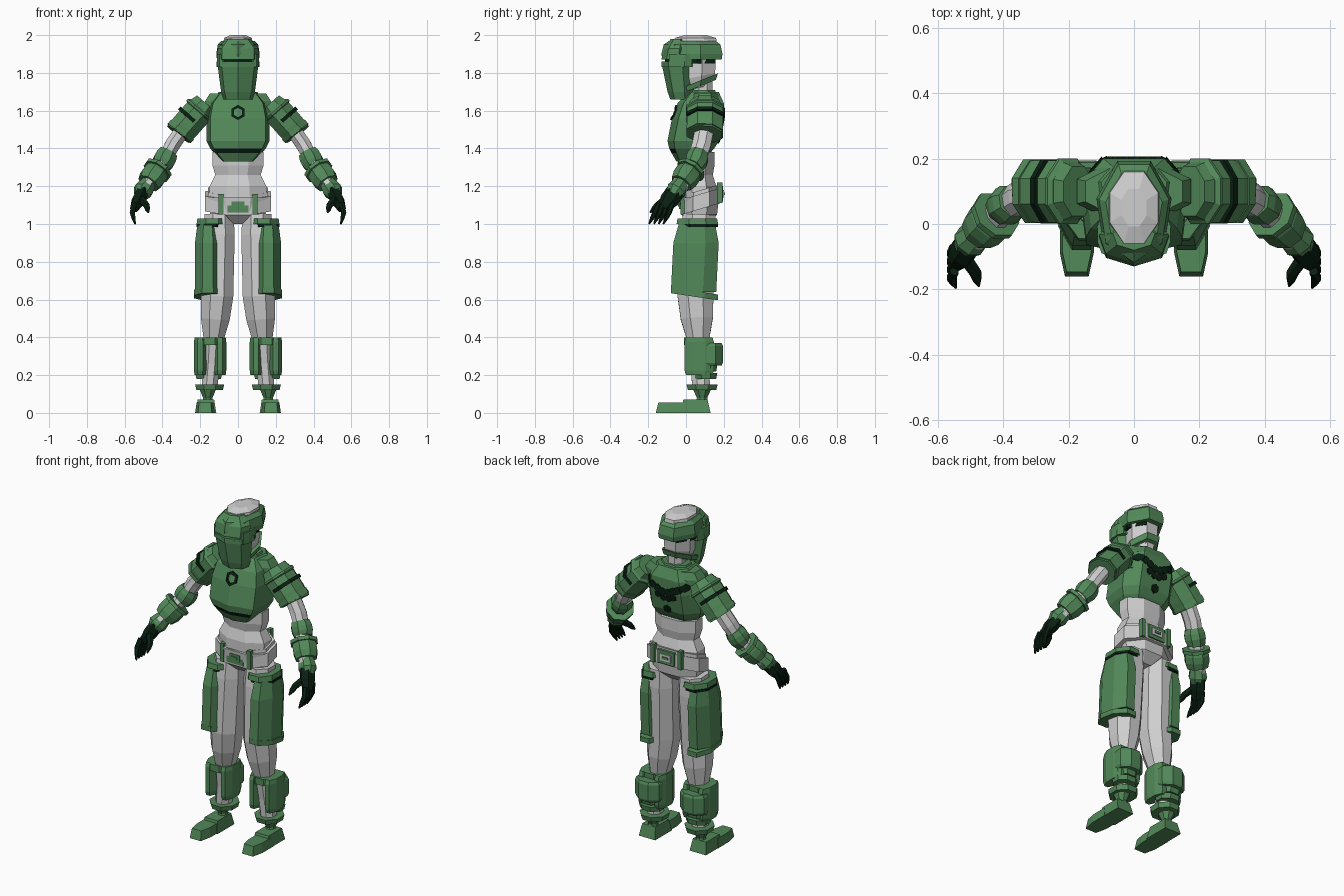
import bpy, bmesh
from math import sin, cos, pi, copysign
from mathutils import Vector
from mathutils.bvhtree import BVHTree

if "Cube" in bpy.data.objects:
    bpy.data.objects.remove(bpy.data.objects["Cube"])


def material(name, *rgb):
    made = bpy.data.materials.new(name)
    made.use_nodes = True
    made.diffuse_color = (*rgb, 1)
    shader = made.node_tree.nodes["Principled BSDF"]
    shader.inputs["Base Color"].default_value = (*rgb, 1)
    return made


GREEN = material("armour green", .085, .25, .1)
GREY = material("cloth grey", .62, .62, .62)
DARK = material("dark green", .003, .014, .006)


def flat_sided(count):
    "Regular outline whose flat sides touch the unit square."
    grow = 1 / cos(pi / count)
    angles = [(i + .5) * 2 * pi / count for i in range(count)]
    return [(grow * cos(a), grow * sin(a)) for a in angles]


def front_pointed(count, power=1):
    "Outline with a ridge at the front; a low power makes it boxier."
    angles = [i * 2 * pi / count for i in range(count)]
    return [(copysign(abs(sin(a)) ** power, sin(a)), -copysign(abs(cos(a)) ** power, cos(a)))
            for a in angles]


OCTAGON, HEXAGON, SQUARE = flat_sided(8), flat_sided(6), flat_sided(4)
WEDGE, RIDGED = front_pointed(7), front_pointed(7, .6)
TOE = [(-.7, -1), (.7, -1), (1, -.2), (1, 1), (-1, 1), (-1, -.2)]


def skin(name, mat, rings, mirror=False, paint=None):
    "Bridge rings of points, cap the ends, and darken faces that meet a rule."
    bm = bmesh.new()
    loops = [[bm.verts.new(point) for point in ring] for ring in rings]
    for low, high in zip(loops, loops[1:]):
        for i in range(len(low)):
            bm.faces.new((low[i - 1], low[i], high[i], high[i - 1]))
    bm.faces.new(loops[0])
    bm.faces.new(loops[-1])
    bmesh.ops.recalc_face_normals(bm, faces=bm.faces)
    mesh = bpy.data.meshes.new(name)
    mesh.materials.append(mat)
    if paint:
        mesh.materials.append(DARK)
        for face in bm.faces:
            face.material_index = int(paint(face.calc_center_median()))
    bm.to_mesh(mesh)
    bm.free()
    made = bpy.data.objects.new(name, mesh)
    bpy.context.collection.objects.link(made)
    if mirror:
        made.modifiers.new("Mirror", "MIRROR")
    return made


def column(name, mat, at, size, steps, shape=OCTAGON, lean=0, tilt=0, **extra):
    "Stack level outlines, one per (height, scale); tilt raises the back."
    (x, y), (width, depth), base = at, size, steps[0][0]
    rings = [[(x + width * scale * u, y + lean * (z - base) + depth * scale * v,
               z + tilt * depth * scale * v) for u, v in shape] for z, scale in steps]
    return skin(name, mat, rings, **extra)


def taper(low, high, scale=1):
    return [(low, 1), (high, scale)]


def bevelled(low, high, scale=.9):
    rim = (high - low) / 8
    return [(low, scale), (low + rim, 1), (high - rim, 1), (high, scale)]


def along(path, t):
    i = max(0, min(int(t), len(path) - 2))
    return path[i].lerp(path[i + 1], t - i)


def limb(name, mat, path, span, size, scales, shape=OCTAGON):
    "Evenly spaced outlines set square to a jointed path, mirrored."
    rings, last, step = [], len(scales) - 1, .1
    for i, scale in enumerate(scales):
        t = span[0] + (span[1] - span[0]) * i / last
        way = (along(path, t + step) - along(path, t - step)).normalized()
        side = way.cross(Vector((0, 1, 0))).normalized()
        up = side.cross(way)
        rings.append([along(path, t) + scale * (size[0] * u * side + size[1] * v * up)
                      for u, v in shape])
    skin(name, mat, rings, mirror=True)


def joints(*points):
    return [Vector(point) for point in points]


BAND = (.85, 1, 1, .85)

# Head, eye band, mask and helmet
column("neck", GREY, (0, .09), (.05, .05), taper(1.6, 1.8))
column("head", GREY, (0, .06), (.09, .11), [(1.72, .7), (1.78, .95), (1.9, 1)], WEDGE, tilt=.2)
column("eye_band", DARK, (0, .03), (.1, .14), taper(1.85, 1.9), WEDGE)
column("face_mask", GREEN, (0, -.02), (.112, .09), [(1.66, .7), (1.7, .82), (1.85, 1)],
       WEDGE, lean=-.1)
column("mask_rim", GREEN, (0, -.03), (.118, .1), taper(1.83, 1.86), WEDGE)
column("temple_guard", GREEN, (.09, -.03), (.022, .06), taper(1.83, 1.9), mirror=True)
column("jaw_strap", GREEN, (0, .05), (.09, .12), taper(1.72, 1.75, 1.1), WEDGE, tilt=.4)
column("helmet", GREEN, (0, .04), (.118, .17), [(1.87, .97), (1.9, 1), (1.95, .93), (1.97, .75)], WEDGE)
column("brow_peak", GREEN, (0, -.06), (.11, .07), [(1.87, 1), (1.93, 1), (1.98, .6)],
       WEDGE, lean=.2)
column("skull_cap", GREY, (0, .05), (.078, .115), [(1.95, 1), (1.985, .95), (2, .5)])

# Torso armour with a dark hem band
chest = column("chest_armour", GREEN, (0, .02), (.17, .14),
               [(1.33, .5), (1.375, .75), (1.4, .88), (1.44, 1), (1.56, 1), (1.64, .9), (1.7, .6)],
               RIDGED, lean=.2, paint=lambda c: abs(c.z - 1.39) < .01 and c.y < 0)
column("shoulder_yoke", GREEN, (0, .1), (.175, .09), [(1.54, 1), (1.65, 1), (1.69, .85)])
column("collar", GREEN, (0, .09), (.1, .08), taper(1.66, 1.71, .8))
surface = BVHTree.FromObject(chest, bpy.context.evaluated_depsgraph_get())


def plate(name, outline, side):
    "Thin dark plate laid on the armour; side -1 is the front and 1 the back."
    hits = [surface.ray_cast(Vector((x, side, z)), Vector((0, -side, 0)))[0] for x, z in outline]
    skin(name, DARK, [[hit + Vector((0, side * lift, 0)) for hit in hits] for lift in (0, .008)])


def six_points(x, z, radius):
    return [(x + radius * sin(i * pi / 3), z + radius * cos(i * pi / 3)) for i in range(6)]


outer, inner = six_points(0, 1.59, .04), six_points(0, 1.59, .025)
for i in range(6):
    plate("chest_ring", [outer[i - 1], outer[i], inner[i], inner[i - 1]], -1)
for row in range(4):
    for side in (-1, 1):
        x, z = side * .034 * (row + .5), 1.56 + .015 * row
        plate("back_tile", six_points(x, z, .024), 1)
        if row < 2:
            plate("back_lower_tile", six_points(x, z - .04, .02), 1)
plate("lower_back_tile", six_points(0, 1.45, .025), 1)

# Waist, hips and belt
column("waist", GREY, (0, .07), (.15, .09), [(1.1, 1), (1.2, 1), (1.26, .8), (1.31, .9), (1.38, .9)])
column("hips", GREY, (0, .07), (.16, .105), [(1, .4), (1.05, .9), (1.14, 1)])
column("belt", GREY, (0, .08), (.175, .105), taper(1.08, 1.16), tilt=.3)
column("belt_edge", GREY, (0, .08), (.16, .1), taper(1.16, 1.18), tilt=.3)
for end, y, z, middle in (("front", -.02, 1.1, GREEN), ("back", .185, 1.16, GREY)):
    out = copysign(.006, y)
    for piece, mat, half, tall in (("plate", GREEN, .055, .04), ("inset", middle, .035, .02),
                                   ("bar", GREEN, .02, .007)):
        column(f"{end}_buckle_{piece}", mat, (0, y), (half, .01), taper(z - tall, z + tall), SQUARE)
        y += out
    column(f"{end}_belt_loop", GREEN, (.09, y - 4 * out), (.012, .014),
           taper(z - .05, z + .06), SQUARE, mirror=True)

# Legs with wrapped thigh guards
LEG = joints((.1, .07, 1.05), (.11, .05, .62), (.15, .08, .14))
limb("leg", GREY, LEG, (0, 2), (.085, .095), (.9, 1, 1, 1, 1, .9, .6, .5, .5))
column("thigh_guard", GREEN, (.16, .04), (.068, .12), [(.64, 1), (.9, 1), (1, .8)],
       lean=.05, mirror=True)
column("guard_hem", GREEN, (.16, .045), (.073, .125), taper(.615, .645), tilt=-.15, mirror=True)
column("guard_strap", DARK, (.147, .065), (.074, .105), taper(.985, 1), mirror=True)
column("guard_top", GREEN, (.137, .06), (.082, .11), taper(1, 1.03, .95), mirror=True)

# Boots: open shin shells, calf pack, ankle cuffs and feet
for side, x in (("inner", .095), ("outer", .2)):
    column(f"{side}_shin_shell", GREEN, (x, .07), (.033, .078), bevelled(.2, .4), mirror=True)
column("shin_top", GREEN, (.15, .065), (.07, .075), taper(.36, .4), mirror=True)
column("calf_pack", GREEN, (.15, .13), (.08, .065), bevelled(.25, .37), mirror=True)
for z in (.18, .22):
    column("heel_wrap", GREEN, (.155, .105), (.065, .055), taper(z, z + .03, 1.1), mirror=True)
column("ankle_cuff", GREEN, (.15, .085), (.07, .075), taper(.12, .15, 1.1), mirror=True)
column("ankle", GREEN, (.16, .085), (.05, .055), [(.05, .6), (.08, .5), (.14, 1)], mirror=True)
column("heel", GREEN, (.17, .05), (.055, .08), taper(0, .07, .8), SQUARE, mirror=True)
column("toe", GREEN, (.175, -.07), (.052, .09), taper(0, .055, .85), TOE, mirror=True)

# Arms: sleeve, strap, forearm, elbow pad and gauntlet
ARM = joints((.17, .1, 1.64), (.32, .1, 1.47), (.4, .05, 1.32), (.5, -.05, 1.18), (.55, -.12, 1.08))
limb("arm", GREY, ARM, (.8, 3), (.04, .05), (1, 1, .9, .9, .9))
limb("sleeve", GREEN, ARM, (0, .97), (.077, .095), (.8, 1, 1, 1, .95))
limb("shoulder_ridge", GREEN, ARM, (.15, .3), (.086, .1), BAND)
limb("sleeve_hem", GREEN, ARM, (.82, .94), (.08, .097), (1, 1))
OUTER_ARM = [point + Vector((.012, 0, .01)) for point in ARM]
limb("sleeve_strap", DARK, OUTER_ARM, (.45, .54), (.073, .098), (1, 1))
limb("elbow_pad", GREEN, ARM, (1.6, 2.1), (.057, .057), BAND)
limb("gauntlet_lip", GREEN, ARM, (2.2, 2.3), (.074, .074), (1, 1))
limb("gauntlet", GREEN, ARM, (2.2, 2.75), (.066, .066), BAND)
limb("wrist_guard", GREEN, ARM, (2.75, 3.3), (.05, .05), (.8, 1, .7))

# Hands with curled fingers
limb("palm", DARK, ARM, (3.1, 4), (.033, .045), (1, 1, .6), HEXAGON)
for i in range(4):
    y = -.145 + i * .025
    curl = joints((.55, y, 1.11), (.56, y - .02, 1.06), (.545, y - .05, 1))
    limb("finger", DARK, curl, (0, 2), (.013, .012), (1, 1, 1, .8, .3), HEXAGON)
hook = joints((.52, -.1, 1.14), (.485, -.15, 1.1), (.475, -.19, 1.06))
limb("thumb", DARK, hook, (0, 2), (.018, .018), (1, 1, .9, .7, .2), HEXAGON)
